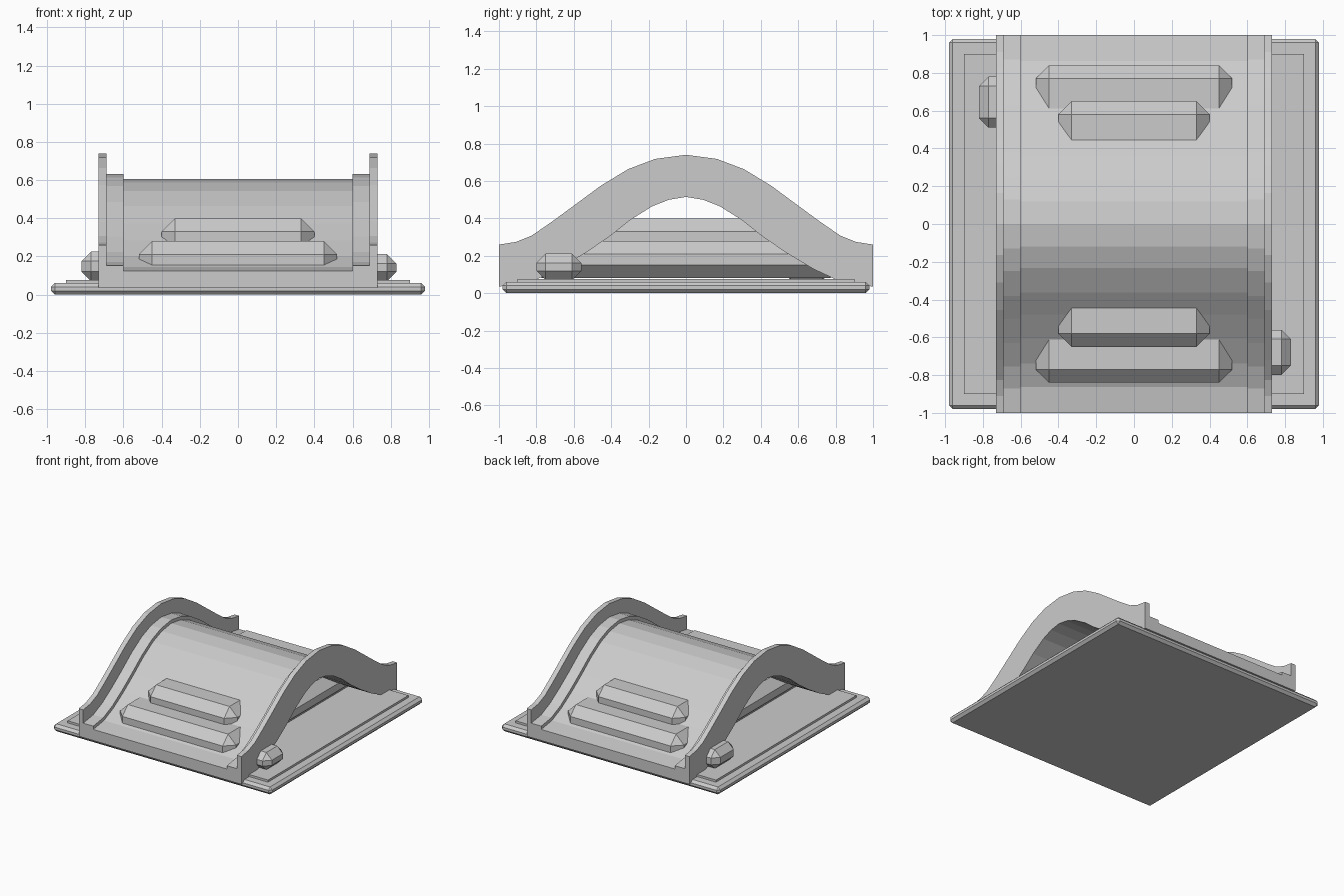
import bpy
import bmesh
from mathutils import Vector

cube = bpy.data.objects.get("Cube")
if cube:
    bpy.data.objects.remove(cube, do_unlink=True)

stone = bpy.data.materials.new("pale_grey_stone")
stone.use_nodes = True
GREY = (0.6, 0.6, 0.6, 1.0)
stone.diffuse_color = GREY
stone.node_tree.nodes["Principled BSDF"].inputs["Base Color"].default_value = GREY


def finish(name, bm):
    """Turn a bmesh into a flat shaded stone object."""
    bmesh.ops.recalc_face_normals(bm, faces=bm.faces)
    mesh = bpy.data.meshes.new(name)
    bm.to_mesh(mesh)
    bm.free()
    mesh.materials.append(stone)
    obj = bpy.data.objects.new(name, mesh)
    bpy.context.collection.objects.link(obj)
    return obj


def block(name, low, high, chamfer=0.0):
    """Box between two corners with chamfered edges."""
    low, high = Vector(low), Vector(high)
    bm = bmesh.new()
    bmesh.ops.create_cube(bm, size=1)
    bmesh.ops.scale(bm, vec=high - low, verts=bm.verts)
    bmesh.ops.translate(bm, vec=(low + high) / 2, verts=bm.verts)
    if chamfer:
        bmesh.ops.bevel(bm, geom=bm.edges[:], offset=chamfer,
                        offset_type='OFFSET', segments=1, affect='EDGES')
    return finish(name, bm)


def mirrored(half):
    """Extend a half profile, starting at the crown, to both sides."""
    return [(-y, z) for y, z in reversed(half[1:])] + half


# Ground slab and raised plate
block("base_slab", (-0.98, -0.98, 0), (0.98, 0.98, 0.06), 0.02)
block("base_plate", (-0.9, -0.9, 0.04), (0.9, 0.9, 0.077))

# Arched bridge: underside and rail top profiles
under = mirrored([(0, 0.515), (0.09, 0.50), (0.18, 0.465), (0.30, 0.39), (0.40, 0.31),
                  (0.53, 0.22), (0.68, 0.13), (0.83, 0.06), (1, 0.035)])
crest = mirrored([(0, 0.74), (0.165, 0.718), (0.31, 0.663), (0.455, 0.575), (0.60, 0.468),
                  (0.72, 0.38), (0.825, 0.308), (0.91, 0.274), (1, 0.26)])

# Cross-section: x and share of the height from underside to rail top
half = [(0.6, 0.4), (0.6, 0.52), (0.69, 0.52), (0.69, 1), (0.73, 1), (0.73, 0)]
section = half + [(-x, t) for x, t in reversed(half)]

bm = bmesh.new()
rings = []
for (y0, z0), (y1, z1) in zip(under, crest):
    rings.append([bm.verts.new((x, y0 + (y1 - y0) * t, z0 + (z1 - z0) * t))
                  for x, t in section])
for a, b in zip(rings, rings[1:]):
    for i in range(len(section)):
        j = (i + 1) % len(section)
        bm.faces.new((a[i], a[j], b[j], b[i]))
bm.faces.new(rings[0])
bm.faces.new(rings[-1])
finish("arched_bridge", bm)

# Stepped core blocks poking through the deck at both ends
block("lower_step_block", (-0.52, -0.84, 0.08), (0.52, 0.84, 0.28), 0.07)
block("upper_step_block", (-0.40, -0.65, 0.20), (0.40, 0.65, 0.40), 0.07)

# Small stones beside the rails
block("left_side_stone", (0.58, -0.80, 0.07), (0.83, -0.56, 0.212), 0.05)
block("right_side_stone", (-0.82, 0.51, 0.07), (-0.57, 0.78, 0.225), 0.05)
